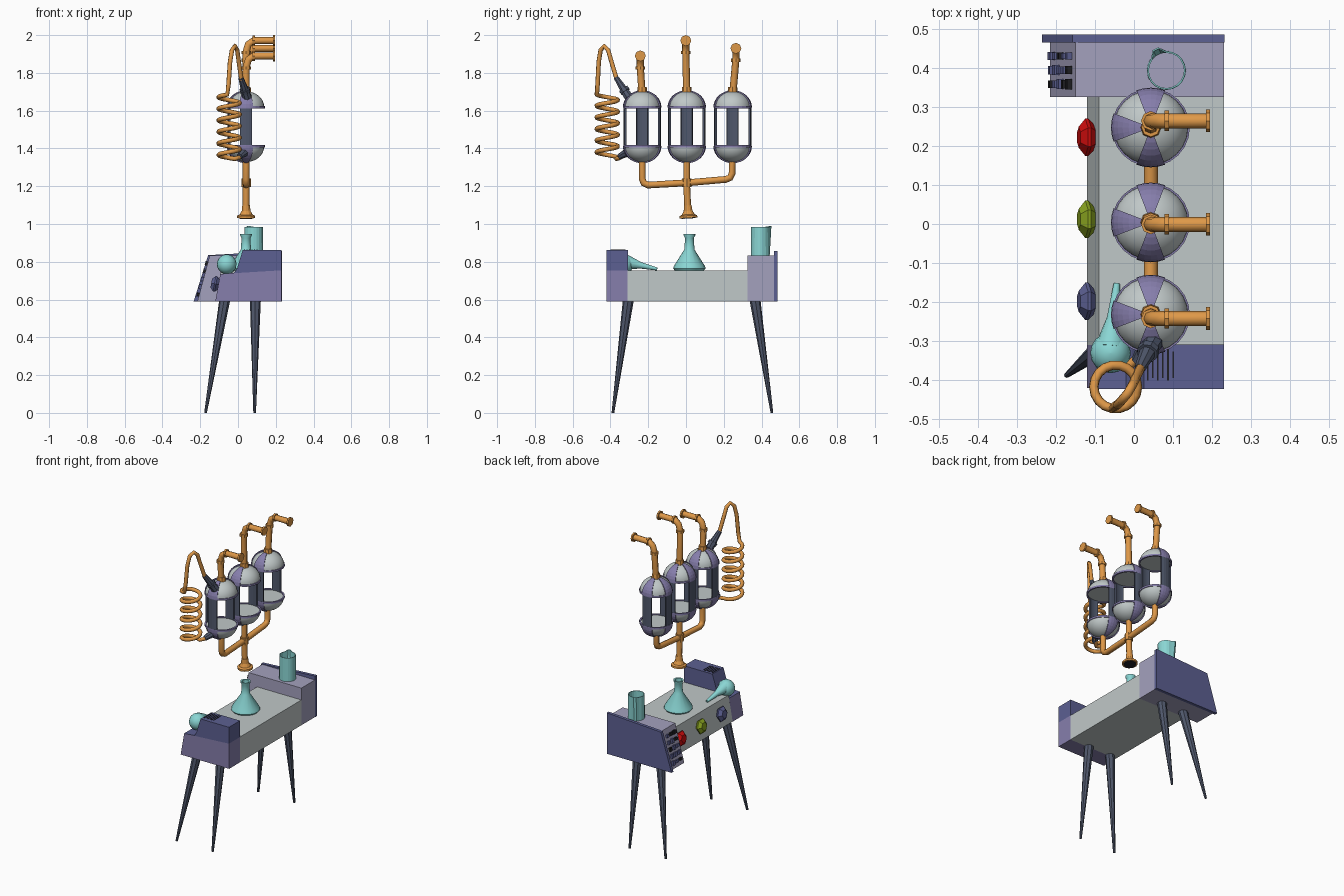
import bpy, bmesh, math, random
from mathutils import Vector, Matrix

if "Cube" in bpy.data.objects:
    bpy.data.objects.remove(bpy.data.objects["Cube"])

random.seed(4)

def material(name, rgb):
    m = bpy.data.materials.new(name)
    m.diffuse_color = [((c / 255 + 0.055) / 1.055) ** 2.4 if c > 10 else c / 3295 for c in rgb] + [1]
    m.use_nodes = True
    m.node_tree.nodes["Principled BSDF"].inputs["Base Color"].default_value = m.diffuse_color
    return m

COPPER = material("copper", (222, 152, 72))
GREY = material("pale grey", (192, 200, 200))
TEAL = material("teal glass", (138, 214, 212))
NAVY = material("slate blue", (92, 96, 146))
PURPLE = material("dusty purple", (134, 126, 172))
LAVENDER = material("lavender grey", (164, 161, 190))
SLATE = material("dark slate", (80, 88, 108))
RED = material("red", (205, 12, 12))
GREEN = material("olive green", (138, 164, 32))
BLACK = material("near black", (32, 32, 36))

def finish(name, bm, mat, smooth=False):
    bmesh.ops.recalc_face_normals(bm, faces=bm.faces)
    me = bpy.data.meshes.new(name)
    bm.to_mesh(me)
    bm.free()
    me.materials.append(mat)
    ob = bpy.data.objects.new(name, me)
    bpy.context.collection.objects.link(ob)
    if smooth:
        bpy.ops.object.select_all(action='DESELECT')
        bpy.context.view_layer.objects.active = ob
        ob.select_set(True)
        bpy.ops.object.shade_smooth_by_angle(angle=math.radians(40))
    return ob

def prism(name, pts, y0, y1, mat):
    """Extrude an x-z outline along y."""
    bm = bmesh.new()
    face = bm.faces.new([bm.verts.new((x, y0, z)) for x, z in pts])
    ext = bmesh.ops.extrude_face_region(bm, geom=[face])
    bmesh.ops.translate(bm, vec=(0, y1 - y0, 0),
                        verts=[g for g in ext['geom'] if isinstance(g, bmesh.types.BMVert)])
    return finish(name, bm, mat)

def box(name, loc, size, mat, tilt=0):
    bm = bmesh.new()
    m = Matrix.Translation(loc) @ Matrix.Rotation(tilt, 4, 'Y') @ Matrix.Diagonal((*size, 1))
    bmesh.ops.create_cube(bm, size=1, matrix=m)
    return finish(name, bm, mat)

def lathe(name, prof, mat, n=16, at=(0, 0, 0), axis=(0, 0, 1), arc=None, loop=False, smooth=False):
    """Spin an (r, z) profile; arc = (start, end) degrees gives a closed wedge."""
    bm = bmesh.new()
    a0, a1 = arc or (0, 360)
    count = n + 1 if arc else n
    m = Matrix.Translation(at) @ Vector(axis).to_track_quat('Z', 'Y').to_matrix().to_4x4()
    cols = []
    for i in range(count):
        a = math.radians(a0 + (a1 - a0) * i / n)
        cols.append([bm.verts.new(m @ Vector((r * math.cos(a), r * math.sin(a), z))) for r, z in prof])
    k = len(prof)
    for i in range(n):
        c, d = cols[i], cols[(i + 1) % count]
        for j in range(k if loop else k - 1):
            bm.faces.new((c[j], d[j], d[(j + 1) % k], c[(j + 1) % k]))
    if arc:
        bm.faces.new(cols[0])
        bm.faces.new(cols[-1])
    elif not loop:
        for j in (0, k - 1):
            bm.faces.new([c[j] for c in cols])
    return finish(name, bm, mat, smooth)

def rod(name, p, q, r0, r1, mat, n=8):
    d = Vector(q) - Vector(p)
    return lathe(name, [(r0, 0), (r1, d.length)], mat, n, p, d)

def pipe(name, pts, r, mat):
    cu = bpy.data.curves.new(name + "_path", 'CURVE')
    cu.dimensions = '3D'
    cu.bevel_depth, cu.bevel_resolution, cu.use_fill_caps = r, 2, True
    sp = cu.splines.new('POLY')
    sp.points.add(len(pts) - 1)
    for s, p in zip(sp.points, pts):
        s.co = (*p, 1)
    tmp = bpy.data.objects.new(name + "_tmp", cu)
    bpy.context.collection.objects.link(tmp)
    me = bpy.data.meshes.new_from_object(tmp.evaluated_get(bpy.context.evaluated_depsgraph_get()))
    bpy.data.objects.remove(tmp)
    bm = bmesh.new()
    bm.from_mesh(me)
    bpy.data.meshes.remove(me)
    return finish(name, bm, mat)

# Table body and end blocks
prism("table_slab", [(-.12, .59), (.23, .59), (.23, .755), (-.09, .755)], -.31, .325, GREY)
prism("front_block", [(-.12, .59), (.23, .59), (.23, .755), (-.094, .735)], -.42, -.31, PURPLE)
prism("front_block_cap", [(-.094, .735), (.23, .755), (.23, .862), (.025, .862), (-.005, .765), (-.02, .742)],
      -.422, -.308, NAVY)
prism("control_block", [(-.215, .59), (.23, .59), (.23, .832), (-.15, .832)], .325, .465, LAVENDER)
prism("back_plate", [(-.235, .59), (.232, .59), (.232, .857), (-.158, .835)], .465, .485, NAVY)
for i in range(6):
    box("vent_slot", (.035 + i * .013, -.36, .863), (.004, .08 - .012 * (i % 2), .003), BLACK)

# Control buttons on the sloped panel
tilt = math.atan2(.065, .242)
for row in range(5):
    for col in range(3):
        t = .15 + .17 * row
        loc = (-.215 + .065 * t - .004, .358 + .036 * col, .59 + .242 * t)
        box("button", loc, (.018, random.uniform(.016, .028), random.uniform(.016, .028)),
            random.choice((NAVY, SLATE, NAVY, BLACK)), tilt)

# Faceted knobs on the sloped side
for y, mat in ((.222, RED), (.012, GREEN), (-.198, NAVY)):
    lathe("knob", [(.03, -.005), (.048, .012), (.048, .02), (.027, .037)], mat, 6, (-.105, y, .68), (-1, 0, .18))

# Splayed legs
for x0, x1 in ((-.07, -.172), (.092, .088)):
    for y0, y1 in ((-.305, -.387), (.365, .455)):
        rod("leg", (x1, y1, 0), (x0, y0, .6), .007, .029, SLATE)

# Laboratory glass
lathe("conical_flask", [(.078, .755), (.086, .765), (.082, .778), (.027, .865), (.023, .925), (.031, .94), (.031, .946),
                        (.022, .944), (.02, .87)], TEAL, 16, (.042, .018, 0), smooth=True)
beaker = lathe("beaker", [(.05, .832), (.049, .985), (.045, .985), (.046, .832)], TEAL, 20, (.083, .393, 0), loop=True)
spout = Vector((-.45, .9)).normalized()
for v in beaker.data.vertices:
    off = Vector((v.co.x - .083, v.co.y - .393))
    if v.co.z > .9 and off.normalized().dot(spout) > .96:
        v.co += Vector((spout.x, spout.y, .3)) * .014
ball = [(max(.001, .052 * math.sin(math.pi * i / 10)), -.052 * math.cos(math.pi * i / 10)) for i in range(11)]
lathe("retort_bulb", ball, TEAL, 16, (-.06, -.33, .787), smooth=True)
lathe("retort_neck", [(.04, 0), (.032, .03), (.017, .08), (.008, .17)], TEAL, 12,
      (-.06, -.318, .798), (.015, .155, -.034), smooth=True)

# Three tanks: capped domes, three ribs and posts each, outlet pipe on top
CX = .043
TANKS = ((-.232, -.242, 1.89), (.004, -.001, 1.971), (.247, .264, 1.93))
for y, ytop, ztop in TANKS:
    at = (CX, y, 0)
    for s, zr, word in ((1, 1.618, "upper"), (-1, 1.412, "lower")):
        def arcpts(r, h):
            return [(max(.004, r * math.cos(math.pi * i / 16)), zr + s * h * math.sin(math.pi * i / 16))
                    for i in range(9)]
        lathe(word + "_dome", arcpts(.096, .084), GREY, 24, at, smooth=True)
        lathe(word + "_rim", [(.1, zr - .006), (.1, zr + .006), (.09, zr + .006), (.09, zr - .006)],
              PURPLE, 24, at, loop=True)
        for a in (-90, 0, 90):
            lathe(word + "_rib", arcpts(.102, .09) + arcpts(.092, .08)[::-1], PURPLE, 4, at, arc=(a - 21, a + 21))
    for a in (-90, 0, 90):
        lathe("post", [(.099, 1.41), (.099, 1.62), (.088, 1.62), (.088, 1.41)], SLATE, 4, at, arc=(a - 19, a + 19))
    pipe("outlet_pipe", [(CX, y, 1.68), (CX, ytop, ztop - .06), (CX + .012, ytop, ztop - .02),
                         (CX + .04, ytop, ztop), (.19, ytop, ztop)], .019, COPPER)
    rod("outlet_collar", (CX, y, 1.69), (CX, y, 1.725), .028, .024, COPPER)
    rod("elbow_lower_collar", (CX, ytop, ztop - .072), (CX, ytop, ztop - .055), .025, .025, COPPER)
    rod("elbow_upper_collar", (.078, ytop, ztop), (.09, ytop, ztop), .026, .026, COPPER)
    rod("outlet_flange", (.184, ytop, ztop), (.195, ytop, ztop), .029, .029, COPPER)

# Manifold below the tanks and the dripping nozzle
pipe("manifold", [(CX, -.232, 1.34), (CX, -.232, 1.24), (CX, -.224, 1.217), (CX, -.2, 1.206), (CX, .004, 1.218),
                  (CX, .21, 1.236), (CX, .234, 1.245), (CX, .244, 1.268), (CX, .245, 1.34)], .018, COPPER)
pipe("centre_pipe", [(CX, .004, 1.34), (CX, .004, 1.2), (CX, .01, 1.07)], .018, COPPER)
rod("manifold_joint", (CX, .004, 1.195), (CX, .004, 1.24), .025, .025, COPPER)
lathe("nozzle", [(.02, 0), (.023, .03), (.034, .05), (.047, .056), (.047, .068)], COPPER, 12,
      (CX, .009, 1.1), (0, .06, -1))
lathe("nozzle_opening", [(.038, 0), (.038, .003)], BLACK, 12, (CX, .0131, 1.032), (0, .06, -1))

# Condenser coil with its two hose connectors
coil = [(.03, -.325, 1.365), (.0, -.352, 1.35)]
for i in range(101):
    a = math.radians(60 + 20 * i)
    coil.append((-.047 + .056 * math.cos(a), -.417 + .056 * math.sin(a), 1.345 + .34 * i / 100))
coil += [(-.05, -.468, 1.74), (-.042, -.462, 1.86), (-.032, -.452, 1.92), (-.016, -.433, 1.943),
         (-.004, -.412, 1.92), (.004, -.395, 1.86), (.018, -.365, 1.76)]
pipe("condenser_coil", coil, .012, COPPER)
rod("top_connector", (.015, -.37, 1.775), (.048, -.302, 1.67), .014, .026, SLATE)
rod("top_connector_ring", (.034, -.331, 1.715), (.039, -.32, 1.7), .028, .028, SLATE)
rod("bottom_connector", (.008, -.352, 1.357), (.04, -.3, 1.385), .016, .026, SLATE)
